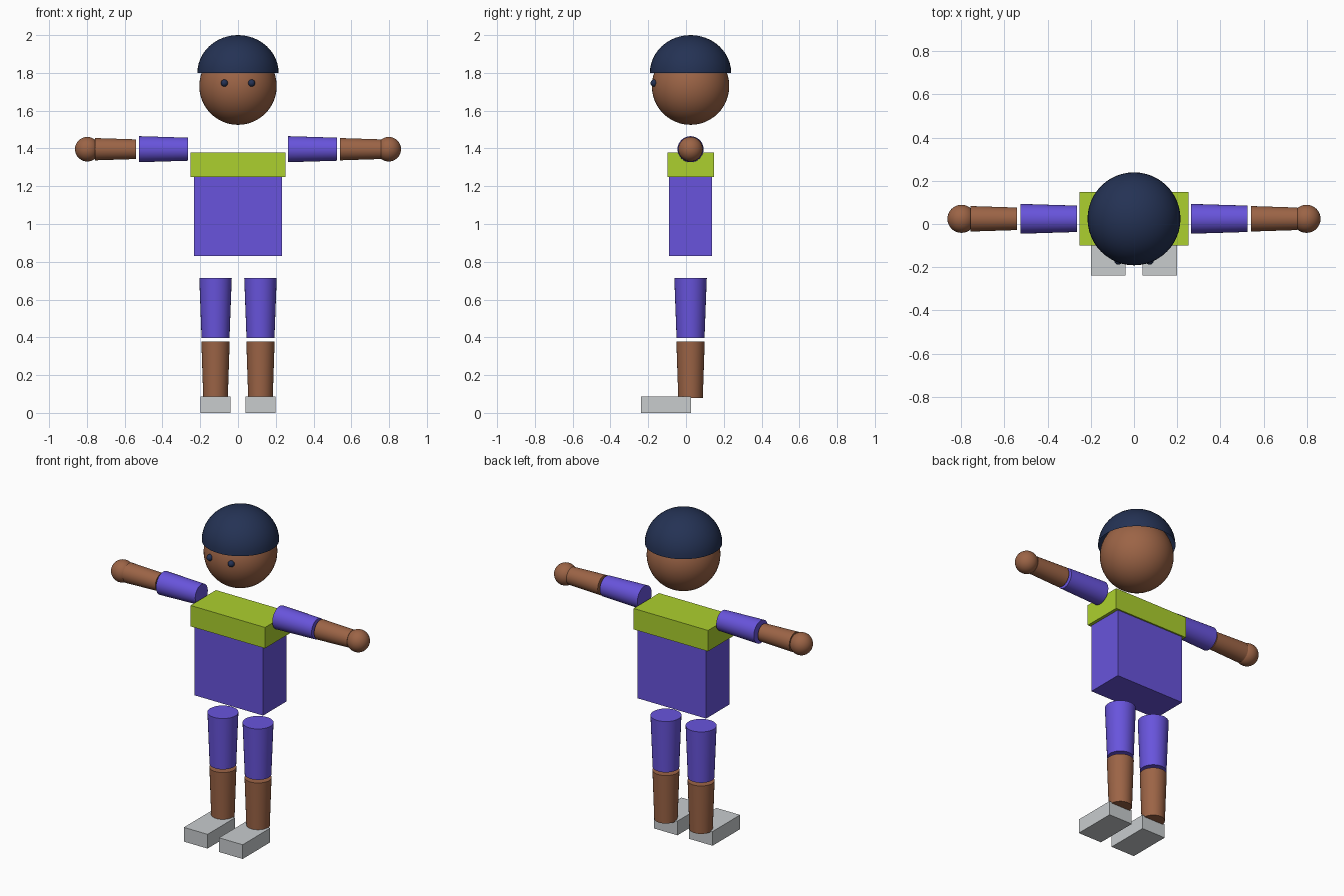
import bpy, math
from mathutils import Matrix

if "Cube" in bpy.data.objects:
    bpy.data.objects.remove(bpy.data.objects["Cube"])

Y = 0.024  # body centre line


def material(name, rgb):
    m = bpy.data.materials.new(name)
    lin = [(c / 255 / 12.92) if c < 10 else ((c / 255 + 0.055) / 1.055) ** 2.4 for c in rgb]
    m.diffuse_color = (*lin, 1)
    m.use_nodes = True
    m.node_tree.nodes["Principled BSDF"].inputs["Base Color"].default_value = m.diffuse_color
    return m


PURPLE = material("purple cloth", (104, 84, 220))
SKIN = material("brown skin", (156, 100, 70))
LIME = material("lime yoke", (172, 208, 46))
NAVY = material("navy", (36, 50, 84))
GREY = material("light grey shoe", (200, 204, 206))


def finish(name, mat, smooth=True):
    ob = bpy.context.object
    ob.name = name
    ob.data.materials.append(mat)
    if smooth:
        bpy.ops.object.shade_smooth_by_angle(angle=math.radians(40))
    return ob


def box(name, mat, x, y, z):
    """Box from (min, max) ranges."""
    bpy.ops.mesh.primitive_cube_add(size=1)
    ob = finish(name, mat, False)
    ob.data.transform(Matrix.Diagonal((x[1] - x[0], y[1] - y[0], z[1] - z[0], 1)))
    ob.location = [(a + b) / 2 for a, b in (x, y, z)]


def ball(name, mat, r, loc, seg=32):
    bpy.ops.mesh.primitive_uv_sphere_add(segments=seg, ring_count=seg // 2, radius=r, location=loc)
    return finish(name, mat)


def limb(name, mat, r1, r2, length, loc, rot=(0, 0, 0)):
    """Tapered cylinder, r1 at its lower end."""
    bpy.ops.mesh.primitive_cone_add(vertices=32, radius1=r1, radius2=r2, depth=length,
                                    location=loc, rotation=rot)
    finish(name, mat)


# Head and eyes
ball("head", SKIN, 0.205, (0, Y, 1.73), 48)

# Domed cap of hair: a half circle profile spun round
prof = [(0.215 * math.cos(i * math.pi / 24), 1.80 + 0.2 * math.sin(i * math.pi / 24)) for i in range(12)]
N = 48
verts = [(r * math.cos(2 * math.pi * j / N), r * math.sin(2 * math.pi * j / N), z)
         for r, z in prof for j in range(N)] + [(0, 0, 2.0)]
faces = [(i * N + j, i * N + (j + 1) % N, (i + 1) * N + (j + 1) % N, (i + 1) * N + j)
         for i in range(11) for j in range(N)]
faces += [(11 * N + j, 11 * N + (j + 1) % N, 12 * N) for j in range(N)]
mesh = bpy.data.meshes.new("hair")
mesh.from_pydata(verts, [], faces)
hair = bpy.data.objects.new("hair", mesh)
hair.location.y = Y
bpy.context.collection.objects.link(hair)
bpy.ops.object.select_all(action='DESELECT')
bpy.context.view_layer.objects.active = hair
hair.select_set(True)
finish("hair", NAVY)

# Torso
box("torso", PURPLE, (-0.233, 0.233), (Y - 0.114, Y + 0.114), (0.83, 1.25))
box("shoulder_yoke", LIME, (-0.252, 0.252), (Y - 0.123, Y + 0.123), (1.25, 1.378))

# Limbs on both sides; the arms taper towards +x on each side
ACROSS = (0, math.pi / 2, 0)
for side, s in (("left", 1), ("right", -1)):
    ball(side + "_eye", NAVY, 0.019, (s * 0.072, Y - 0.193, 1.746), 16)
    limb(side + "_upper_arm", PURPLE, 0.069, 0.061, 0.26, (s * 0.394, Y, 1.396), ACROSS)
    limb(side + "_forearm", SKIN, 0.059, 0.052, 0.217, (s * 0.6485, Y, 1.396), ACROSS)
    ball(side + "_hand", SKIN, 0.065, (s * 0.798, Y, 1.396))
    limb(side + "_thigh", PURPLE, 0.074, 0.086, 0.317, (s * 0.119, Y, 0.5555))
    limb(side + "_shin", SKIN, 0.065, 0.075, 0.298, (s * 0.119, Y, 0.229))
    x = sorted((s * 0.039, s * 0.199))
    box(side + "_shoe", GREY, x, (-0.239, 0.027), (0, 0.087))
